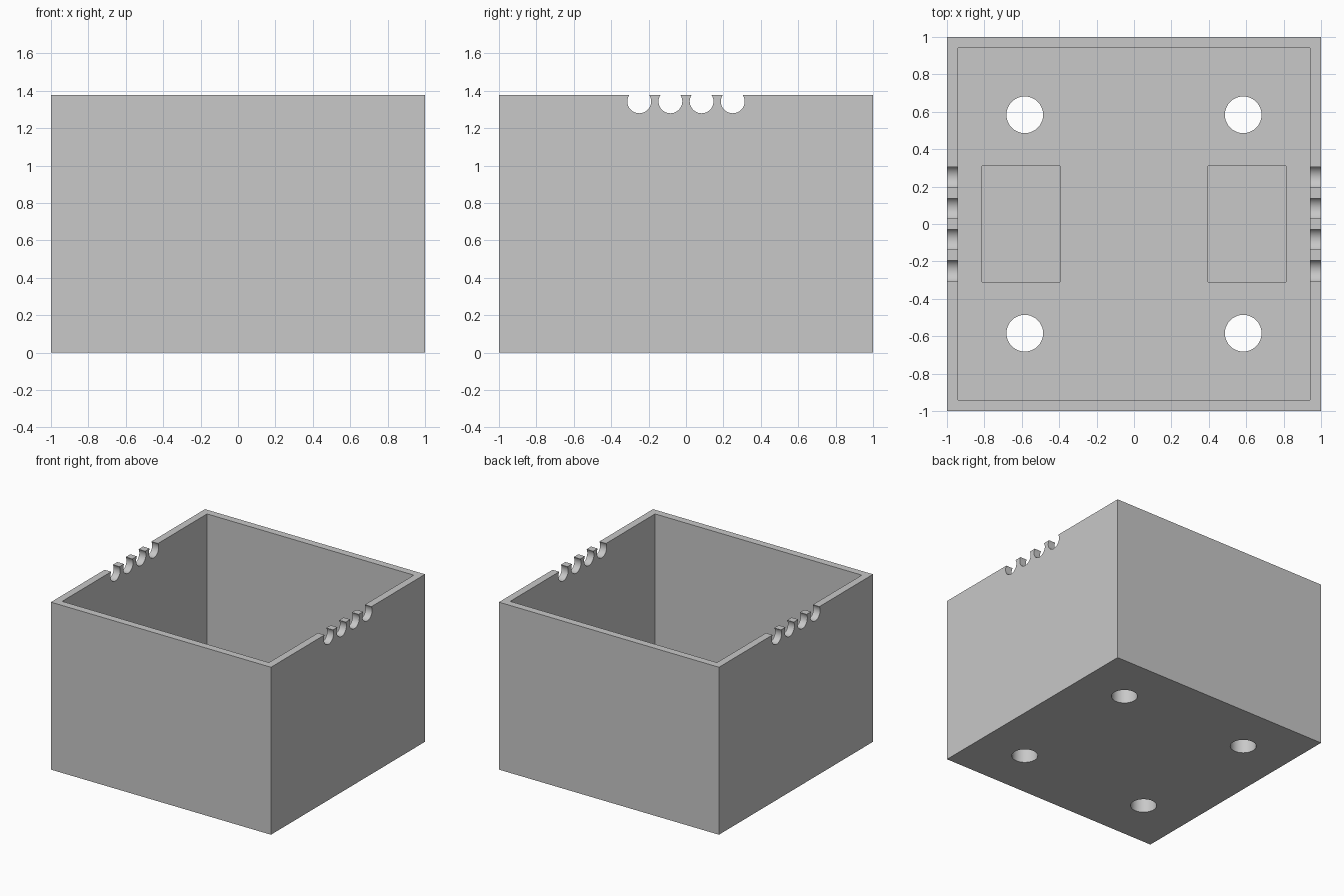
import bpy
import bmesh
from mathutils import Matrix, Vector

old = bpy.data.objects.get("Cube")
if old:
    bpy.data.objects.remove(old, do_unlink=True)

HEIGHT, HALF, INNER = 1.376, 1.0, 0.94
FLOOR = 0.16
POCKET_DEPTH = 0.06

grey = bpy.data.materials.new("light_grey")
grey.use_nodes = True
colour = (0.58, 0.58, 0.58, 1)
grey.diffuse_color = colour
grey.node_tree.nodes["Principled BSDF"].inputs["Base Color"].default_value = colour


def make_object(name, bm):
    mesh = bpy.data.meshes.new(name)
    bm.to_mesh(mesh)
    bm.free()
    mesh.materials.append(grey)
    obj = bpy.data.objects.new(name, mesh)
    bpy.context.collection.objects.link(obj)
    return obj


def block(name, low, high, corner=0):
    """Box between two corners, with optionally rounded upright edges."""
    low, high = Vector(low), Vector(high)
    size = high - low
    bm = bmesh.new()
    bmesh.ops.create_cube(bm, size=1, matrix=Matrix.Translation((low + high) / 2)
                          @ Matrix.Diagonal((*size, 1)))
    if corner:
        upright = [e for e in bm.edges
                   if abs(e.verts[0].co.z - e.verts[1].co.z) > size.z / 2]
        bmesh.ops.bevel(bm, geom=upright, offset=corner, segments=3,
                        profile=0.5, affect='EDGES')
    return make_object(name, bm)


def rod(name, centre, radius, length, axis='Z'):
    """Cylinder along z or x."""
    turn = Matrix.Rotation(1.5707963, 4, 'Y') if axis == 'X' else Matrix()
    bm = bmesh.new()
    bmesh.ops.create_cone(bm, cap_ends=True, segments=64, radius1=radius,
                          radius2=radius, depth=length,
                          matrix=Matrix.Translation(centre) @ turn)
    return make_object(name, bm)


# Outer shell
box = block("open_box", (-HALF, -HALF, 0), (HALF, HALF, HEIGHT))

# Main cavity
cutters = [block("cavity_cutter", (-INNER, -INNER, FLOOR), (INNER, INNER, HEIGHT + 0.3))]

# Round cable notches along both side rims
for i in range(4):
    y = (i - 1.5) / 6
    cutters.append(rod("notch_cutter", (0, y, 1.343), 0.0635, 2.4, 'X'))

# Floor holes and shallow rectangular pockets
for sx in (-1, 1):
    for sy in (-1, 1):
        cutters.append(rod("hole_cutter", (sx * 0.584, sy * 0.584, 0.1), 0.098, 0.5))
    x = sx * 0.604
    cutters.append(block("pocket_cutter", (x - 0.211, -0.313, FLOOR - POCKET_DEPTH),
                         (x + 0.211, 0.313, FLOOR + 0.1), corner=0.01))

# Carve the shell
bpy.context.view_layer.objects.active = box
for cutter in cutters:
    cutter.hide_render = True
    mod = box.modifiers.new("carve", 'BOOLEAN')
    mod.operation = 'DIFFERENCE'
    mod.solver = 'EXACT'
    mod.object = cutter
    bpy.ops.object.modifier_apply(modifier=mod.name)
    bpy.data.objects.remove(cutter, do_unlink=True)

# Smooth the round cuts, keep box edges crisp
bpy.ops.object.select_all(action='DESELECT')
box.select_set(True)
bpy.ops.object.shade_smooth_by_angle(angle=0.5)
